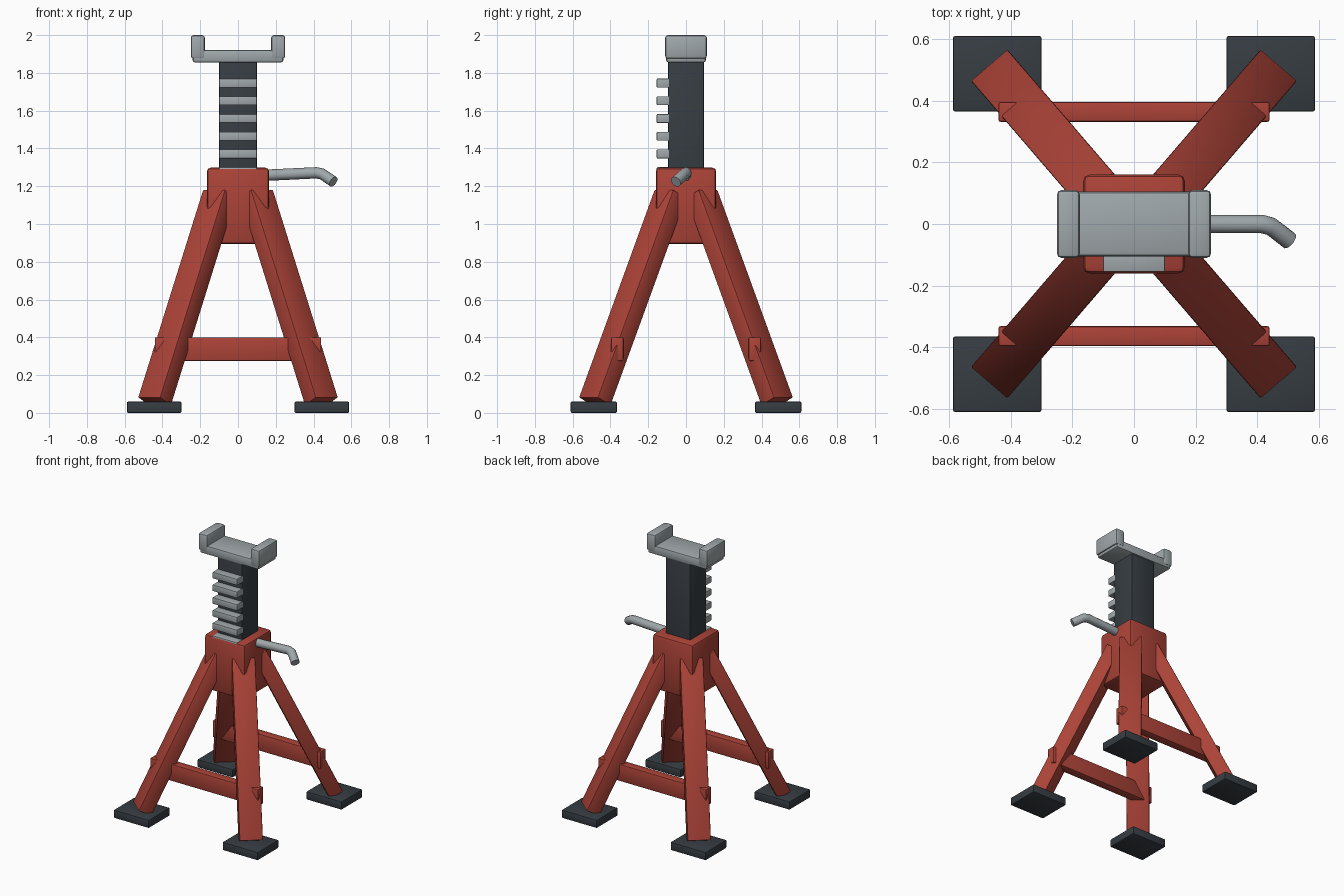
import bpy, bmesh
from mathutils import Vector, Matrix

if "Cube" in bpy.data.objects:
    bpy.data.objects.remove(bpy.data.objects["Cube"])


def material(name, rgb):
    m = bpy.data.materials.new(name)
    m.diffuse_color = (*rgb, 1)
    m.use_nodes = True
    m.node_tree.nodes["Principled BSDF"].inputs["Base Color"].default_value = m.diffuse_color
    return m


RED = material("red_paint", (0.41, 0.056, 0.039))
DARK = material("dark_steel", (0.037, 0.046, 0.055))
GREY = material("bare_steel", (0.35, 0.39, 0.405))


def box(name, size, centre, mat, bevel=0.008, rotation=None, segments=2):
    """Bevelled box, optionally turned by a 3x3 rotation."""
    bm = bmesh.new()
    bmesh.ops.create_cube(bm, size=1)
    bmesh.ops.scale(bm, vec=size, verts=bm.verts)
    bmesh.ops.bevel(bm, geom=bm.edges[:], offset=bevel, segments=segments,
                    profile=0.5, affect='EDGES')
    rot = (rotation or Matrix.Identity(3)).to_4x4()
    bmesh.ops.transform(bm, matrix=Matrix.Translation(centre) @ rot, verts=bm.verts)
    bmesh.ops.recalc_face_normals(bm, faces=bm.faces[:])
    mesh = bpy.data.meshes.new(name)
    bm.to_mesh(mesh)
    bm.free()
    mesh.materials.append(mat)
    obj = bpy.data.objects.new(name, mesh)
    bpy.context.collection.objects.link(obj)
    return obj


# Central collar and sliding post
box("collar", (0.33, 0.32, 0.405), (0, 0, 1.0955), RED, 0.02)
box("post", (0.20, 0.19, 0.91), (0, 0, 1.405), DARK, 0.006)

# Ratchet teeth on the front of the post, the lowest one level with the collar
for i in range(6):
    box(f"ratchet_tooth_{i}", (0.20, 0.075, 0.047),
        (0, -0.1175, 1.277 + 0.0938 * i), GREY, 0.004)

# Saddle plate with a raised lip at each end
box("saddle_plate", (0.48, 0.21, 0.066), (0, 0, 1.888), GREY, 0.012)
for side, s in (("left", -1), ("right", 1)):
    box(f"saddle_lip_{side}", (0.074, 0.22, 0.125), (s * 0.213, 0, 1.9375), GREY, 0.014)

# Four splayed legs, each on a foot pad
for fb, sy in (("front", -1), ("back", 1)):
    for lr, sx in (("left", -1), ("right", 1)):
        top = Vector((sx * 0.098, sy * 0.083, 1.16))
        bottom = Vector((sx * 0.442, sy * 0.483, 0.06))
        axis = (top - bottom).normalized()
        across = axis.cross(Vector((0, 0, 1))).normalized()
        normal = axis.cross(across)
        rot = Matrix((across, normal, axis)).transposed()
        if rot.determinant() < 0:
            rot = Matrix((-across, normal, axis)).transposed()
        box(f"leg_{fb}_{lr}", (0.156, 0.10, (top - bottom).length),
            (top + bottom) / 2, RED, 0.006, rot)
        box(f"foot_pad_{fb}_{lr}", (0.288, 0.245, 0.06),
            (sx * 0.444, sy * 0.488, 0.03), DARK, 0.007)
    # Crossbar joining the two legs of this side
    box(f"crossbar_{fb}", (0.88, 0.064, 0.124), (0, sy * 0.364, 0.338), RED, 0.006)

# Bent release handle on the right
curve = bpy.data.curves.new("release_handle", 'CURVE')
curve.dimensions = '3D'
curve.bevel_depth = 0.03
curve.bevel_resolution = 4
curve.use_fill_caps = True
path = [(0.12, 0, 1.257), (0.415, 0, 1.271), (0.445, -0.008, 1.265), (0.505, -0.054, 1.224)]
spline = curve.splines.new('POLY')
spline.points.add(len(path) - 1)
for p, co in zip(spline.points, path):
    p.co = (*co, 1)
curve.materials.append(GREY)
handle = bpy.data.objects.new("release_handle", curve)
bpy.context.collection.objects.link(handle)
bpy.context.view_layer.objects.active = handle
handle.select_set(True)
bpy.ops.object.convert(target='MESH')

# Smooth the rounded edges, keep the sharp ones
bpy.ops.object.select_all(action='SELECT')
bpy.ops.object.shade_smooth_by_angle(angle=0.6)
